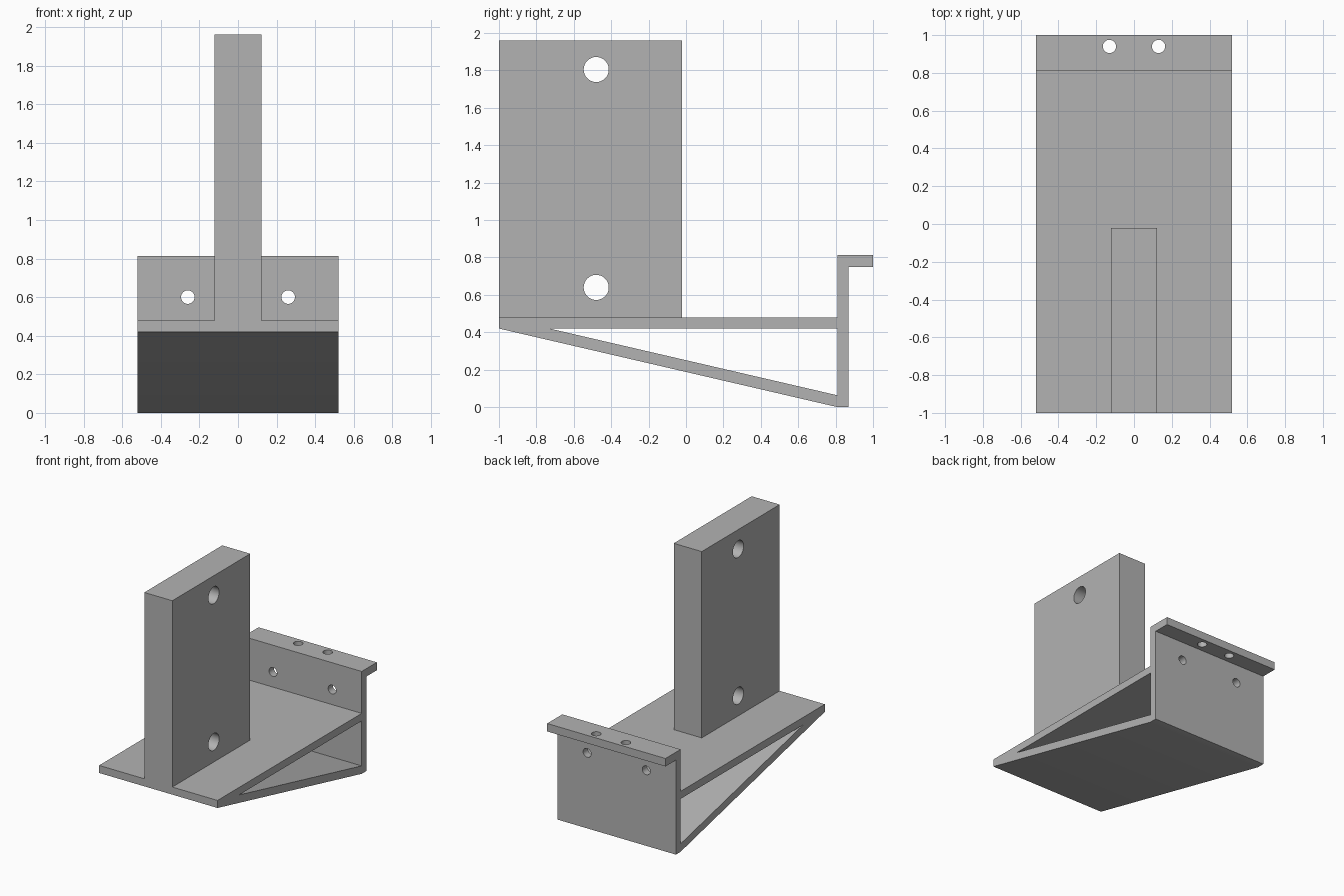
import bpy, bmesh
from math import pi, radians
from mathutils import Matrix, Vector

cube = bpy.data.objects.get("Cube")
if cube:
    bpy.data.objects.remove(cube, do_unlink=True)

grey = bpy.data.materials.new("plain grey")
grey.use_nodes = True
colour = (0.45, 0.45, 0.45, 1)
grey.diffuse_color = colour
grey.node_tree.nodes["Principled BSDF"].inputs["Base Color"].default_value = colour


def finish(name, bm):
    bmesh.ops.recalc_face_normals(bm, faces=bm.faces)
    mesh = bpy.data.meshes.new(name)
    bm.to_mesh(mesh)
    bm.free()
    mesh.materials.append(grey)
    obj = bpy.data.objects.new(name, mesh)
    bpy.context.collection.objects.link(obj)
    return obj


def extrude_x(name, profile, half):
    """Extrude a (y, z) profile symmetrically along x."""
    bm = bmesh.new()
    face = bm.faces.new([bm.verts.new((-half, y, z)) for y, z in profile])
    moved = bmesh.ops.extrude_face_region(bm, geom=[face])["geom"]
    verts = [v for v in moved if isinstance(v, bmesh.types.BMVert)]
    bmesh.ops.translate(bm, verts=verts, vec=(2 * half, 0, 0))
    return finish(name, bm)


def drill(name, centre, axis, radius, depth):
    bm = bmesh.new()
    turn = Vector((0, 0, 1)).rotation_difference(Vector(axis)).to_matrix().to_4x4()
    bmesh.ops.create_cone(bm, cap_ends=True, segments=48, radius1=radius,
                          radius2=radius, depth=depth,
                          matrix=Matrix.Translation(centre) @ turn)
    return finish(name, bm)


def cut(obj, cutters):
    """Subtract the cutters, bake the result and discard them."""
    for c in cutters:
        c.hide_render = True
        mod = obj.modifiers.new(c.name, "BOOLEAN")
        mod.operation = "DIFFERENCE"
        mod.solver = "EXACT"
        mod.object = c
    graph = bpy.context.evaluated_depsgraph_get()
    baked = bpy.data.meshes.new_from_object(obj.evaluated_get(graph))
    obj.modifiers.clear()
    obj.data = baked
    for c in cutters:
        bpy.data.objects.remove(c, do_unlink=True)
    bpy.ops.object.select_all(action="DESELECT")
    obj.select_set(True)
    bpy.context.view_layer.objects.active = obj
    bpy.ops.object.shade_smooth_by_angle(angle=radians(30))


# Shelf, sloping brace, back plate and lip share one side profile
bracket = extrude_x("bracket", [
    (-1, 0.42), (0.81, 0), (0.87, 0), (0.87, 0.75), (1, 0.75),
    (1, 0.813), (0.81, 0.813), (0.81, 0.48), (-1, 0.48)], 0.52)

# Triangular opening and screw holes
cutters = [extrude_x("opening", [(-0.73, 0.42), (0.81, 0.42), (0.81, 0.063)], 0.7)]
for side in (-1, 1):
    cutters.append(drill("plate_hole", (side * 0.26, 0.84, 0.6), (0, 1, 0), 0.035, 0.2))
    cutters.append(drill("lip_hole", (side * 0.13, 0.94, 0.78), (0, 0, 1), 0.035, 0.2))
cut(bracket, cutters)

# Upright block with two cross holes
upright = extrude_x("upright", [
    (-1, 0.48), (-0.022, 0.48), (-0.022, 1.96), (-1, 1.96)], 0.123)
cut(upright, [drill("cross_hole", (0, -0.48, z), (1, 0, 0), 0.067, 0.5)
              for z in (0.64, 1.805)])
